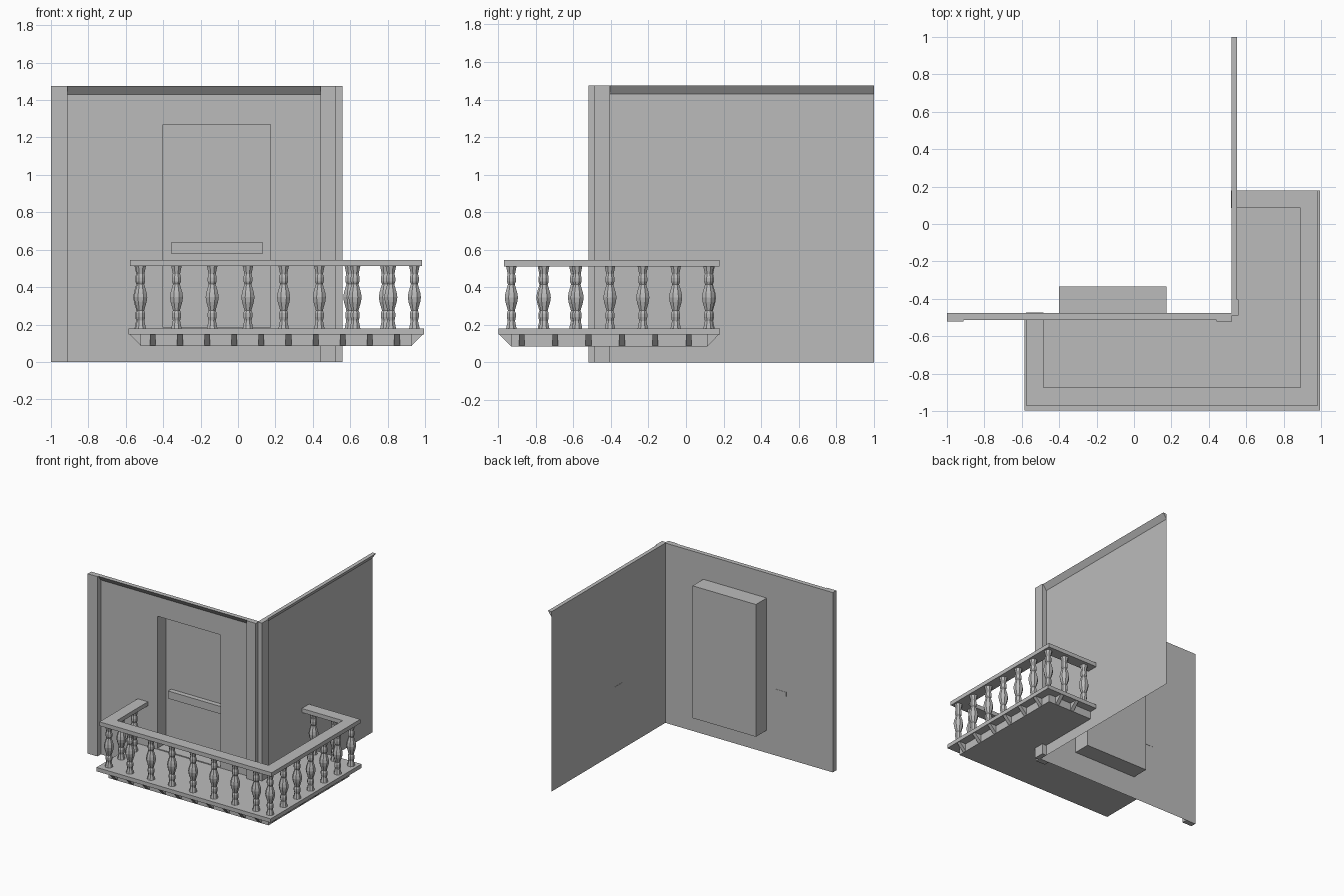
import bpy, bmesh
from math import pi, cos, sin
from mathutils import Vector

if "Cube" in bpy.data.objects:
    bpy.data.objects.remove(bpy.data.objects["Cube"])

stone = bpy.data.materials.new("grey_stone")
stone.use_nodes = True
stone.diffuse_color = (0.5, 0.5, 0.5, 1)
stone.node_tree.nodes["Principled BSDF"].inputs["Base Color"].default_value = (0.5, 0.5, 0.5, 1)


def finish(name, bm, fix=True):
    if fix:
        bmesh.ops.recalc_face_normals(bm, faces=bm.faces)
    mesh = bpy.data.meshes.new(name)
    bm.to_mesh(mesh)
    bm.free()
    mesh.materials.append(stone)
    ob = bpy.data.objects.new(name, mesh)
    bpy.context.scene.collection.objects.link(ob)
    return ob


def add_prism(bm, points, along):
    """Extrude a closed 3D outline along a vector."""
    a = [bm.verts.new(p) for p in points]
    b = [bm.verts.new(Vector(p) + Vector(along)) for p in points]
    n = len(a)
    bm.faces.new(a)
    bm.faces.new(b[::-1])
    for i in range(n):
        bm.faces.new((a[i], b[i], b[(i + 1) % n], a[(i + 1) % n]))


def prism(name, points, along):
    bm = bmesh.new()
    add_prism(bm, points, along)
    return finish(name, bm)


def plan(name, outline, z0, z1):
    return prism(name, [(x, y, z0) for x, y in outline], (0, 0, z1 - z0))


def sheet(xs, zs, y, skip=()):
    """Grid of front-facing cells; returns the bmesh and its cells."""
    bm = bmesh.new()
    v = [[bm.verts.new((x, y, z)) for z in zs] for x in xs]
    cells = {}
    for i in range(len(xs) - 1):
        for k in range(len(zs) - 1):
            if (i, k) not in skip:
                cells[i, k] = bm.faces.new((v[i][k], v[i + 1][k], v[i + 1][k + 1], v[i][k + 1]))
    return bm, cells


# Main dimensions
TOP = 1.475
WALL_Y, WALL_X = -0.475, 0.52
DOOR_L, DOOR_R, DOOR_B, DOOR_T = -0.4, 0.175, 0.185, 1.27
DOOR_Y, BACK_Y = -0.36, -0.335

# Front wall with the door opening, and the side wall
bm, _ = sheet((-1, DOOR_L, DOOR_R, WALL_X), (0, DOOR_B, DOOR_T, TOP), WALL_Y, {(1, 1)})
finish("front_wall", bm, False)
bm = bmesh.new()
bm.faces.new([bm.verts.new(p) for p in
              ((WALL_X, WALL_Y, 0), (WALL_X, 1, 0), (WALL_X, 1, TOP), (WALL_X, WALL_Y, TOP))])
finish("side_wall", bm, False)

# Sloped cornices
prism("front_cornice", [(-1, WALL_Y, 1.43), (-1, WALL_Y, TOP), (-1, -0.512, TOP)], (1.5, 0, 0))
prism("side_cornice", [(WALL_X, 1, 1.43), (WALL_X, 1, TOP), (0.552, 1, TOP)], (0, -1.45, 0))

# Pilasters at the wall end and the stepped corner
plan("end_pilaster", [(-1, WALL_Y), (-1, -0.52), (-0.912, -0.52), (-0.912, WALL_Y)], 0, TOP)
plan("corner_pilaster", [(0.44, WALL_Y), (0.44, -0.52), (0.525, -0.52), (0.525, -0.49),
                         (0.56, -0.49), (0.56, -0.405), (WALL_X, -0.405), (WALL_X, WALL_Y)], 0, TOP)

# Door recess lining, closed at the back
bm = bmesh.new()
rim = [(DOOR_L, DOOR_B), (DOOR_R, DOOR_B), (DOOR_R, DOOR_T), (DOOR_L, DOOR_T)]
near = [bm.verts.new((x, WALL_Y, z)) for x, z in rim]
far = [bm.verts.new((x, BACK_Y, z)) for x, z in rim]
bm.faces.new(far)
for i in range(4):
    j = (i + 1) % 4
    bm.faces.new((near[i], near[j], far[j], far[i]))
finish("door_recess", bm)

# Door leaf with two sunken, bevelled panels
bm, cells = sheet((DOOR_L, -0.33, 0.11, DOOR_R), (DOOR_B, 0.22, 0.54, 0.66, 1.19, DOOR_T), DOOR_Y)
bmesh.ops.inset_individual(bm, faces=[cells[1, 1], cells[1, 3]], thickness=0.022, depth=-0.018)
finish("door_leaf", bm, False)

# Door rail with a sunken face
bm, cells = sheet((-0.355, 0.13), (0.578, 0.64), DOOR_Y - 0.04)
front = cells[0, 0]
edge = list(front.verts)
root = [bm.verts.new((v.co.x, DOOR_Y, v.co.z)) for v in edge]
for i in range(4):
    j = (i + 1) % 4
    bm.faces.new((edge[j], edge[i], root[i], root[j]))
bmesh.ops.inset_individual(bm, faces=[front], thickness=0.012, depth=-0.012)
finish("door_rail", bm, False)


# Balcony slab and the block under it, wrapped round the corner
def balcony_outline(inset):
    l, r, f, b = -0.585 + inset, 0.995 - inset, -0.998 + inset, 0.18 - inset
    return [(l, -0.478), (l, f), (r, f), (r, b), (0.523, b), (0.523, -0.478)]


plan("balcony_slab", balcony_outline(0), 0.148, 0.18)
plan("balcony_underside", balcony_outline(0.065), 0.085, 0.148)

# Wedge brackets round the underside
bm = bmesh.new()


def bracket(x, y, dx, dy):
    p, d = Vector((x, y, 0)), Vector((dx, dy, 0)) * 0.068
    side = Vector((dy, dx, 0)) * 0.03
    up, low = Vector((0, 0, 0.148)), Vector((0, 0, 0.085))
    start = p - side / 2
    add_prism(bm, [start + d * 0.08 + up, start + d + low, start + d + up], side)


for i in range(10):
    bracket(-0.455 + 0.145 * i, -0.998, 0, 1)
for i in range(6):
    bracket(0.995, -0.875 + 0.178 * i, -1, 0)
for i in range(2):
    bracket(-0.585, -0.875 + 0.178 * i, 1, 0)
    bracket(0.705 + 0.145 * i, 0.18, 0, -1)
finish("balcony_brackets", bm)

# Handrail following the balcony edge
plan("handrail", [(-0.578, -0.473), (-0.578, -0.97), (0.985, -0.97), (0.985, 0.178), (0.518, 0.178),
                  (0.518, 0.085), (0.89, 0.085), (0.89, -0.875), (-0.485, -0.875), (-0.485, -0.473)],
     0.512, 0.545)

# Turned balusters: radius by height, mirrored about the middle bulge
half = [(0.0, 0.038), (0.025, 0.034), (0.07, 0.02), (0.085, 0.026), (0.105, 0.026), (0.125, 0.021), (0.166, 0.03)]
profile = [(0.346 - h, r) for h, r in reversed(half)] + [(0.346 + h, r) for h, r in half[1:]]
SIDES = 8
bm = bmesh.new()


def baluster(x, y):
    rings = [[bm.verts.new((x + r * cos(2 * pi * (i + 0.5) / SIDES), y + r * sin(2 * pi * (i + 0.5) / SIDES), z))
              for i in range(SIDES)] for z, r in profile]
    for a, b in zip(rings, rings[1:]):
        for i in range(SIDES):
            j = (i + 1) % SIDES
            bm.faces.new((a[i], a[j], b[j], b[i]))


for i in range(8):
    baluster(-0.52 + 0.191 * i, -0.93)
for i in range(7):
    baluster(0.943, -0.93 + 0.175 * i)
for i in (1, 2):
    baluster(-0.525, -0.93 + 0.168 * i)
    baluster(0.978 - 0.19 * i, 0.125)
finish("balusters", bm, False)
